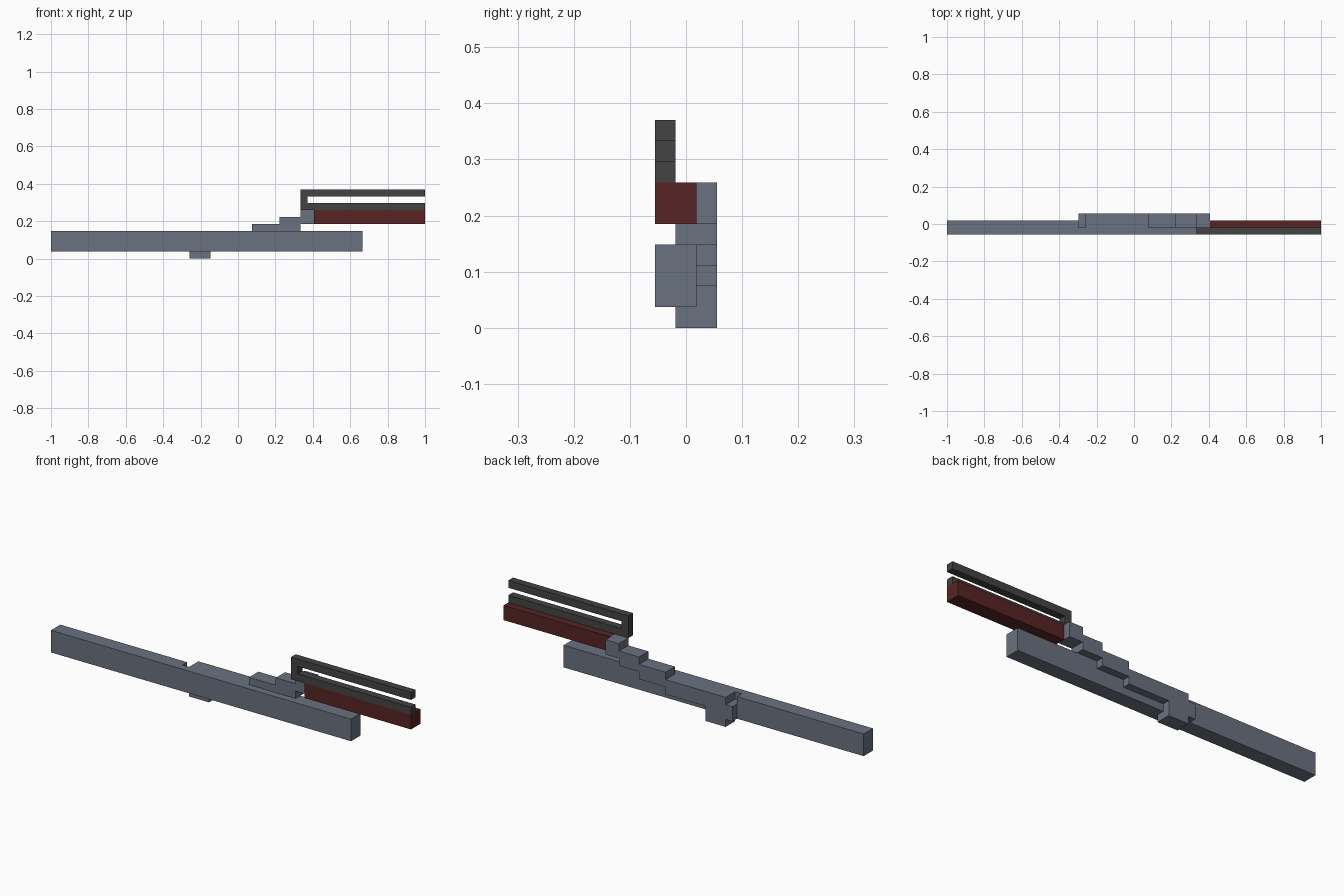
import bpy, bmesh

cube = bpy.data.objects.get("Cube")
if cube:
    bpy.data.objects.remove(cube, do_unlink=True)

U = 1 / 27  # one grid cell


def material(name, rgb):
    m = bpy.data.materials.new(name)
    m.use_nodes = True
    m.diffuse_color = (*rgb, 1)
    m.node_tree.nodes["Principled BSDF"].inputs["Base Color"].default_value = (*rgb, 1)
    return m


steel = material("blue grey", (0.147, 0.168, 0.216))
dark = material("charcoal", (0.056, 0.056, 0.056))
red = material("dark red", (0.098, 0.0176, 0.0176))


def prism(name, outline, y0, y1, mat):
    """Extrude an outline of (x, z) cells from depth y0 to y1."""
    bm = bmesh.new()
    verts = [bm.verts.new(((x - 27) * U, (y0 - 1.5) * U, z * U)) for x, z in outline]
    face = bm.faces.new(verts)
    ext = bmesh.ops.extrude_face_region(bm, geom=[face])
    moved = [v for v in ext["geom"] if isinstance(v, bmesh.types.BMVert)]
    bmesh.ops.translate(bm, verts=moved, vec=(0, (y1 - y0) * U, 0))
    bmesh.ops.recalc_face_normals(bm, faces=bm.faces)
    mesh = bpy.data.meshes.new(name)
    bm.to_mesh(mesh)
    bm.free()
    mesh.materials.append(mat)
    ob = bpy.data.objects.new(name, mesh)
    bpy.context.collection.objects.link(ob)
    return ob


def rect(x0, z0, x1, z1):
    return [(x0, z0), (x1, z0), (x1, z1), (x0, z1)]


# Long beam, with a slot in its rear top edge where the stepped arm sits
beam = prism("beam", rect(0, 1, 45, 4), 0, 2, steel)
cutter = prism("slot_cutter", rect(19, 3, 33, 5), 1, 3, steel)
cutter.hide_render = True
mod = beam.modifiers.new("slot", 'BOOLEAN')
mod.operation = 'DIFFERENCE'
mod.solver = 'EXACT'
mod.object = cutter
bpy.context.view_layer.objects.active = beam
bpy.ops.object.modifier_apply(modifier="slot")
bpy.data.objects.remove(cutter, do_unlink=True)

# Stepped arm climbing towards the handle, with a foot below the beam
prism("stepped_arm", [
    (19, 1), (20, 1), (20, 0), (23, 0), (23, 2), (29, 2), (29, 3), (33, 3),
    (33, 4), (36, 4), (36, 5), (38, 5), (38, 7), (36, 7), (36, 6), (33, 6),
    (33, 5), (29, 5), (29, 4), (20, 4), (20, 3), (19, 3)], 1, 3, steel)

# Red bar and the open bracket standing on its front edge
prism("red_bar", rect(38, 5, 54, 7), 0, 2, red)
prism("bracket", [
    (36, 7), (54, 7), (54, 8), (37, 8), (37, 9), (54, 9), (54, 10), (36, 10)],
    0, 1, dark)
